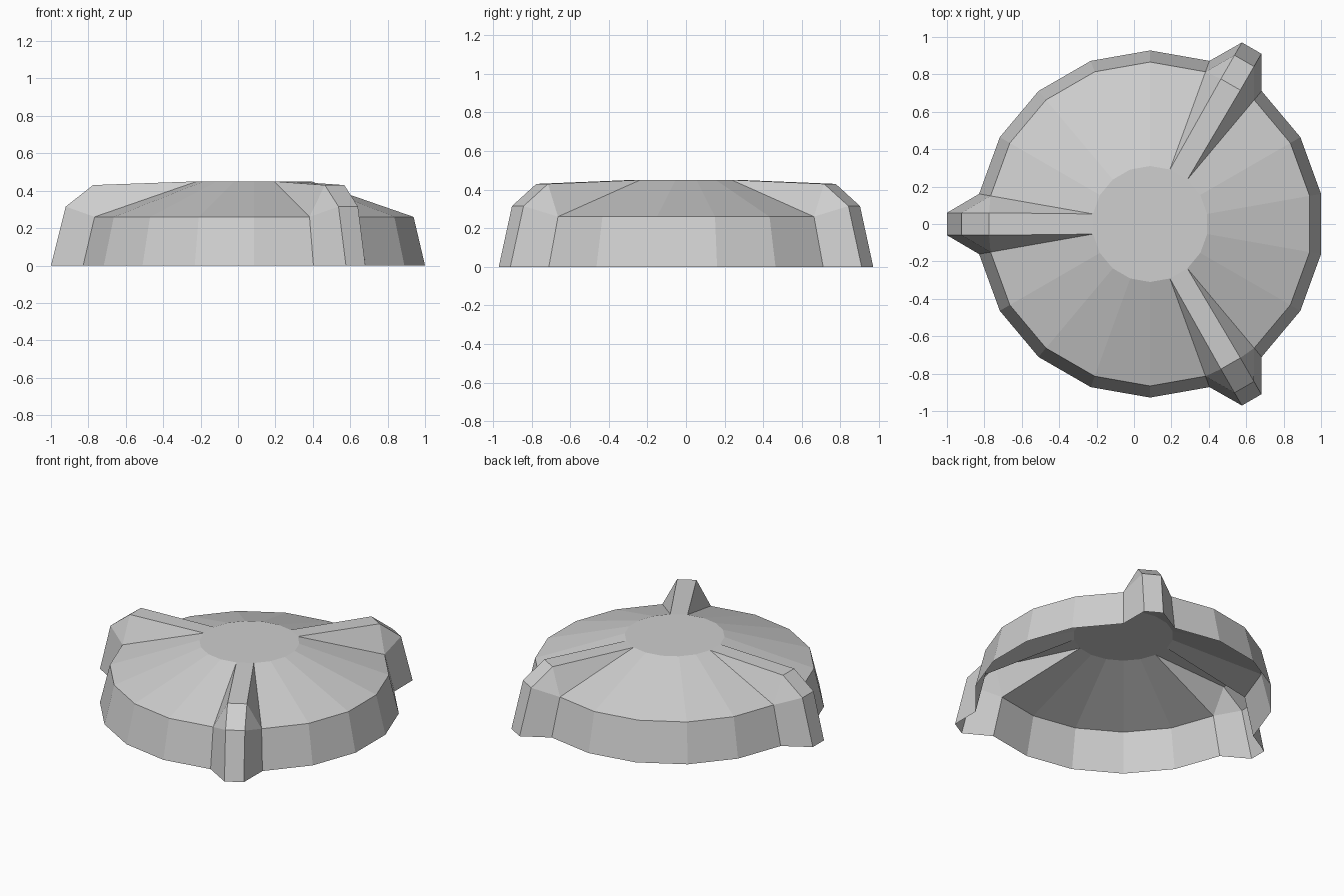
import bpy, bmesh
from math import sin, cos, radians
from mathutils import Vector

cube = bpy.data.objects.get("Cube")
if cube:
    bpy.data.objects.remove(cube, do_unlink=True)

CENTRE_X = 0.086
HALF = radians(10)          # half of one of the 18 sectors
BASE, RIM, HUB = (0.928, 0.0), (0.866, 0.26), (0.31, 0.45)   # radius, height
RIB_ANGLES = (60, 180, 300)

grey = bpy.data.materials.new("light grey")
grey.use_nodes = True
colour = (0.62, 0.62, 0.62, 1)
grey.diffuse_color = colour
grey.node_tree.nodes["Principled BSDF"].inputs["Base Color"].default_value = colour


def place(angle, out, side, z):
    """Point at a distance out along the angle, shifted sideways."""
    a = radians(angle)
    return Vector((CENTRE_X + out * cos(a) - side * sin(a),
                   out * sin(a) + side * cos(a), z))


def corner(angle, ring, sign):
    """Corner of a sector on one of the rings."""
    r, z = ring
    return place(angle, r * cos(HALF), sign * r * sin(HALF), z)


def build(name, faces):
    bm = bmesh.new()
    for face in faces:
        bm.faces.new([bm.verts.new(p) for p in face])
    bmesh.ops.remove_doubles(bm, verts=bm.verts[:], dist=0.0005)
    mesh = bpy.data.meshes.new(name)
    bm.to_mesh(mesh)
    bm.free()
    mesh.materials.append(grey)
    obj = bpy.data.objects.new(name, mesh)
    bpy.context.collection.objects.link(obj)


# Open-bottomed shell: wall and sloping roof, with gaps for the ribs
shell = []
for angle in range(0, 360, 20):
    if angle in RIB_ANGLES:
        continue
    for low, high in ((BASE, RIM), (RIM, HUB)):
        shell.append([corner(angle, low, -1), corner(angle, low, 1),
                      corner(angle, high, 1), corner(angle, high, -1)])
build("domed_shell", shell)

# Flat disc in the middle of the roof
build("hub_disc", [[corner(a, HUB, 1) for a in range(0, 360, 20)]])

# Three ribs running from the hub to a foot outside the wall
SPINE = ((1.086, 0.0), (1.007, 0.315), (0.861, 0.43))
for number, angle in enumerate(RIB_ANGLES, 1):
    sides = {}
    for s in (-1, 1):
        sides[s] = [place(angle, out, s * 0.06, z) for out, z in SPINE]
        sides[s].append(corner(angle, HUB, s))
    right, left = sides[-1], sides[1]
    faces = [[right[i], left[i], left[i + 1], right[i + 1]] for i in range(3)]
    for s, edge in sides.items():
        foot, rim = corner(angle, BASE, s), corner(angle, RIM, s)
        flank = [[edge[0], foot, rim, edge[1]],
                 [edge[1], rim, edge[2]], [edge[2], rim, edge[3]]]
        faces += flank if s == 1 else [f[::-1] for f in flank]
    build(f"rib_{number}", faces)
